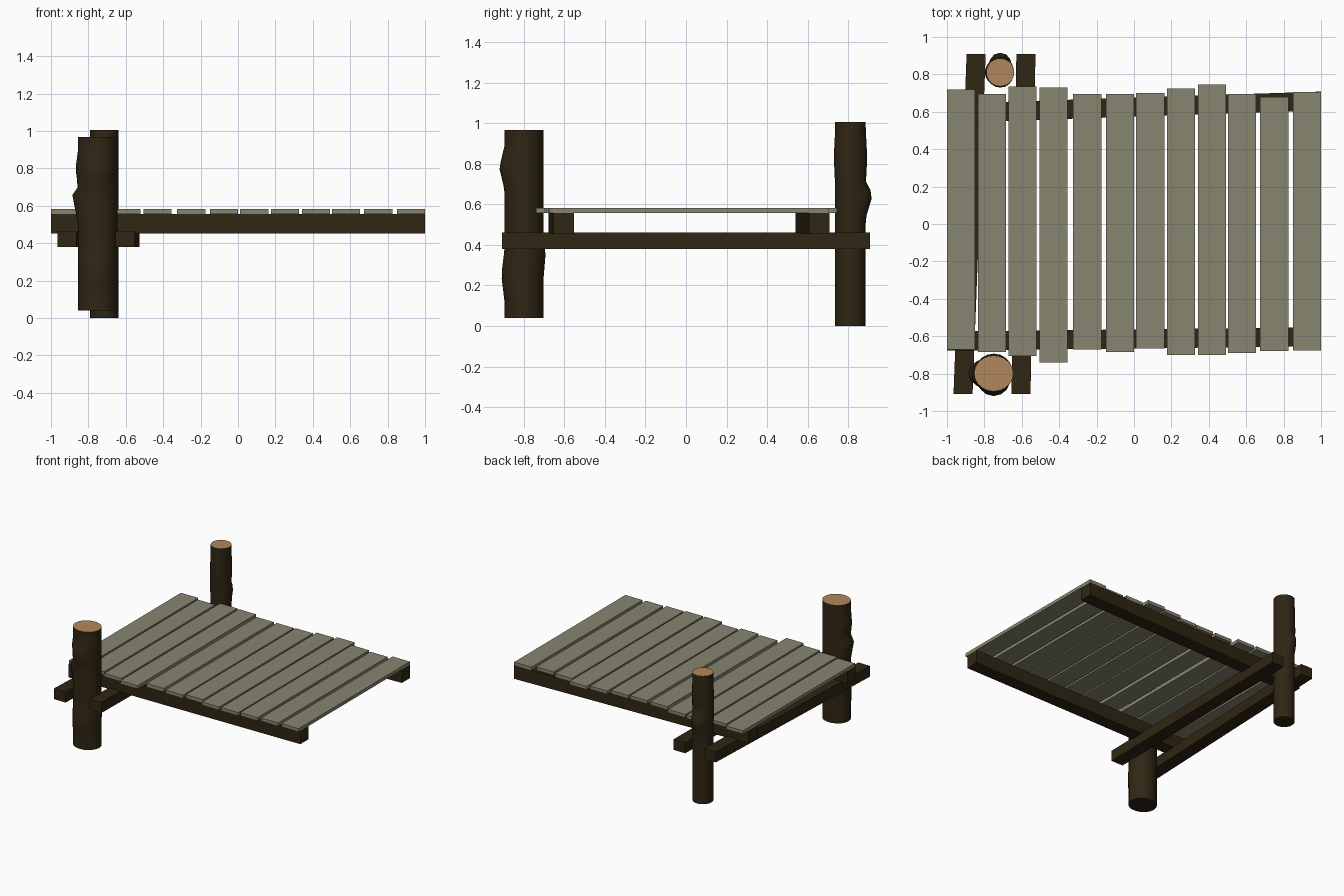
import bpy, bmesh, math

if "Cube" in bpy.data.objects:
    bpy.data.objects.remove(bpy.data.objects["Cube"])

def material(name, rgb):
    m = bpy.data.materials.new(name)
    m.diffuse_color = (*rgb, 1)
    m.use_nodes = True
    m.node_tree.nodes["Principled BSDF"].inputs["Base Color"].default_value = m.diffuse_color
    return m

BARK = material("dark bark", (0.029, 0.019, 0.0065))
PLANK = material("weathered plank", (0.245, 0.235, 0.16))
CUT = material("cut wood", (0.45, 0.245, 0.108))

def finish(bm, name, *mats):
    bmesh.ops.recalc_face_normals(bm, faces=bm.faces)
    me = bpy.data.meshes.new(name)
    bm.to_mesh(me)
    bm.free()
    for m in mats:
        me.materials.append(m)
    ob = bpy.data.objects.new(name, me)
    bpy.context.collection.objects.link(ob)
    return ob

def prism(name, corners, z0, z1, mat):
    """Vertical-sided board from four plan corners."""
    bm = bmesh.new()
    low = [bm.verts.new((x, y, z0)) for x, y in corners]
    high = [bm.verts.new((x, y, z1)) for x, y in corners]
    bm.faces.new(low)
    bm.faces.new(high)
    for i in range(4):
        j = (i + 1) % 4
        bm.faces.new((low[i], low[j], high[j], high[i]))
    return finish(bm, name, mat)

# deck planks: left edge, back end, front end
planks = [(-1.0, .72, -.67), (-.835, .695, -.685), (-.67, .735, -.705),
          (-.505, .73, -.74), (-.325, .695, -.67), (-.15, .695, -.685),
          (.012, .70, -.665), (.177, .725, -.70), (.342, .745, -.70),
          (.503, .695, -.69), (.675, .68, -.68), (.85, .705, -.675)]
for i, (x, back, front) in enumerate(planks):
    w = x + 0.15
    prism(f"deck_plank_{i + 1}", [(x, front), (w, front), (w, back), (x, back)], .557, .583, PLANK)

# slightly skewed stringers along x: centre y at left and right ends
for name, yl, yr in (("back_stringer", .592, .657), ("front_stringer", -.626, -.603)):
    h = 0.051
    prism(name, [(-1, yl - h), (1, yr - h), (1, yr + h), (-1, yl + h)], .453, .557, BARK)

# skewed cross beams along y: centre x at front and back ends
for name, xf, xb in (("outer_cross_beam", -.914, -.844), ("inner_cross_beam", -.604, -.578)):
    h = 0.051
    prism(name, [(xf - h, -.908), (xf + h, -.908), (xb + h, .908), (xb - h, .908)], .379, .462, BARK)

def post(name, cx, cy, rx, ry, z0, z1, knots, sides=20, rings=24):
    """Log with knots (angle deg, z, height out, z below, z above, angular half width)."""
    bm = bmesh.new()
    loops = []
    for k in range(rings + 1):
        z = z0 + (z1 - z0) * k / rings
        loop = []
        for s in range(sides):
            a = 2 * math.pi * s / sides
            out = 0
            for ka, kz, amp, below, above, wid in knots:
                d = abs((math.degrees(a) - ka + 180) % 360 - 180) / wid
                t = abs(z - kz) / (above if z > kz else below)
                out = max(out, amp * max(0, 1 - d * d) * max(0, 1 - t))
            loop.append(bm.verts.new((cx + (rx + out) * math.cos(a),
                                      cy + (ry + out) * math.sin(a), z)))
        loops.append(loop)
    for a, b in zip(loops, loops[1:]):
        for s in range(sides):
            t = (s + 1) % sides
            bm.faces.new((a[s], a[t], b[t], b[s])).smooth = True
    bm.faces.new(loops[0])
    top = bm.faces.new(loops[-1])
    # bark rim around the sawn end
    bmesh.ops.inset_region(bm, faces=[top], thickness=0.009)
    top.material_index = 1
    ob = finish(bm, name, BARK, CUT)
    bpy.context.view_layer.objects.active = ob
    ob.select_set(True)
    bpy.ops.object.shade_smooth_by_angle(angle=math.radians(35))
    ob.select_set(False)

post("back_post", -.715, .811, .075, .075, 0, 1.005,
     [(90, .65, .036, .12, .06, 50), (95, .83, .008, .15, .15, 70),
      (270, .83, .007, .15, .15, 60), (180, .75, .008, .2, .2, 60)])
post("front_post", -.75, -.799, .105, .096, .04, .967,
     [(270, .78, .026, .11, .11, 50), (265, .25, .016, .13, .13, 60),
      (180, .67, .033, .17, .03, 45), (180, .8, .014, .1, .1, 50),
      (90, .35, .01, .12, .12, 60)])
